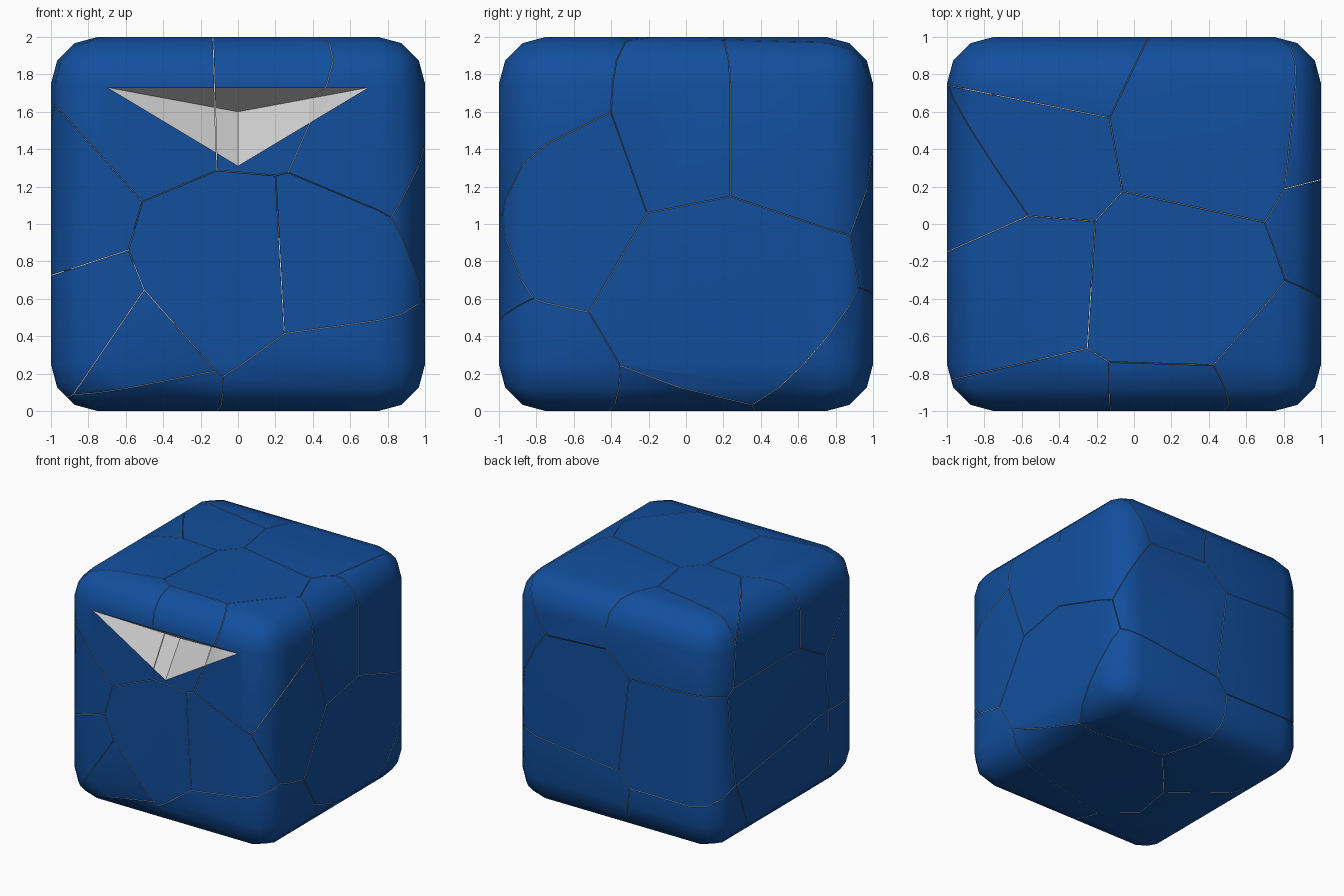
import bpy, bmesh, math
from mathutils import Vector

if "Cube" in bpy.data.objects:
    bpy.data.objects.remove(bpy.data.objects["Cube"])

GAP = 0.002          # half width of each crack
DEPTH = 0.2          # depth of the triangular recess

def material(name, col):
    m = bpy.data.materials.new(name)
    m.diffuse_color = (*col, 1)
    m.use_nodes = True
    m.node_tree.nodes["Principled BSDF"].inputs["Base Color"].default_value = m.diffuse_color
    return m

blue = material("blue_shell", (0.006, 0.078, 0.34))
grey = material("grey_inside", (0.8, 0.8, 0.8))

# Rounded cube standing on the ground
base = bmesh.new()
bmesh.ops.create_cube(base, size=2)
bmesh.ops.translate(base, verts=base.verts, vec=(0, 0, 1))
bmesh.ops.bevel(base, geom=base.edges[:], offset=0.25, segments=3,
                profile=0.5, affect='EDGES')

# Triangular recess: replace the front face by a frame and a sunken pyramid
front = min(base.faces, key=lambda f: f.calc_center_median().y)
def corner(sx, sz):
    return max(front.verts, key=lambda v: v.co.x * sx + v.co.z * sz)
tl, tr, bl, br = corner(-1, 1), corner(1, 1), corner(-1, -1), corner(1, -1)
bmesh.ops.delete(base, geom=[front], context='FACES_ONLY')
a, b, c, apex = [base.verts.new(p) for p in
                 ((-0.7, -1, 1.73), (0.7, -1, 1.73), (0, -1, 1.31), (0, -1 + DEPTH, 1.6))]
for loop in ((tl, tr, b, a), (tr, br, c, b), (bl, tl, a, c), (br, bl, c)):
    base.faces.new(loop)
for loop in ((a, b, apex), (b, c, apex), (c, a, apex)):
    base.faces.new(loop).material_index = 1
bmesh.ops.recalc_face_normals(base, faces=base.faces)
base_mesh = bpy.data.meshes.new("base")
base.to_mesh(base_mesh)
base.free()

# Centres of the shattered pieces
front_seeds = [(-0.4, -1.2, 1.8), (0.144, -1.2, 1.816), (0.75, -0.8, 1.55),
               (0.05, -1.2, 0.72), (0.41, -1.2, 0.74), (0.5, -0.9, 0.1),
               (-0.64, -1.2, 0.11), (-0.95, -1.2, 0.32), (-1.2, -1.2, 1.08),
               (-0.61, -1.15, -0.03)]
top_seeds = [(0.17, -0.3, 1.8), (-0.62, -0.25, 1.8), (0.35, 0.53, 1.85),
             (-0.57, 0.37, 1.85), (-0.46, 0.92, 1.85), (-0.82, 0.2, 1.8)]
side_seeds = [(1.2, -0.65, 1.25), (0.9, 0.2, 0.75), (1.1, 0.05, 1.5),
              (1.0, 0.45, 1.5), (-1.0, 0.2, 1.0), (-0.9, 0.1, 0.3)]
rear_seeds = [(-0.5, 1.1, 0.9), (0.3, 1.1, 1.0), (0.4, 0.9, 0.15),
              (-0.5, 0.6, 0.1), (0.3, -0.1, 0.1)]
seeds = [Vector(s) for s in front_seeds + top_seeds + side_seeds + rear_seeds]

def make_piece(i, seed):
    """Cut the cube down to the region nearest to one centre."""
    bm = bmesh.new()
    bm.from_mesh(base_mesh)
    for other in seeds:
        if other is seed or not bm.faces:
            continue
        n = (other - seed).normalized()
        bmesh.ops.bisect_plane(bm, geom=bm.verts[:] + bm.edges[:] + bm.faces[:],
                               plane_co=(seed + other) / 2 - n * GAP, plane_no=n,
                               dist=1e-5, clear_outer=True)
        rim = [e for e in bm.edges if e.is_boundary]
        if rim:
            filled = bmesh.ops.holes_fill(bm, edges=rim, sides=0)
            for f in filled["faces"]:
                f.material_index = 1
    if bm.faces:
        bmesh.ops.recalc_face_normals(bm, faces=bm.faces)
        for f in bm.faces:
            f.smooth = True
        for e in bm.edges:
            e.smooth = e.calc_face_angle(math.pi) < math.radians(35)
        mesh = bpy.data.meshes.new(f"cube_piece_{i}")
        bm.to_mesh(mesh)
        mesh.materials.append(blue)
        mesh.materials.append(grey)
        bpy.context.collection.objects.link(bpy.data.objects.new(mesh.name, mesh))
    bm.free()

for i, s in enumerate(seeds):
    make_piece(i, s)
bpy.data.meshes.remove(base_mesh)
